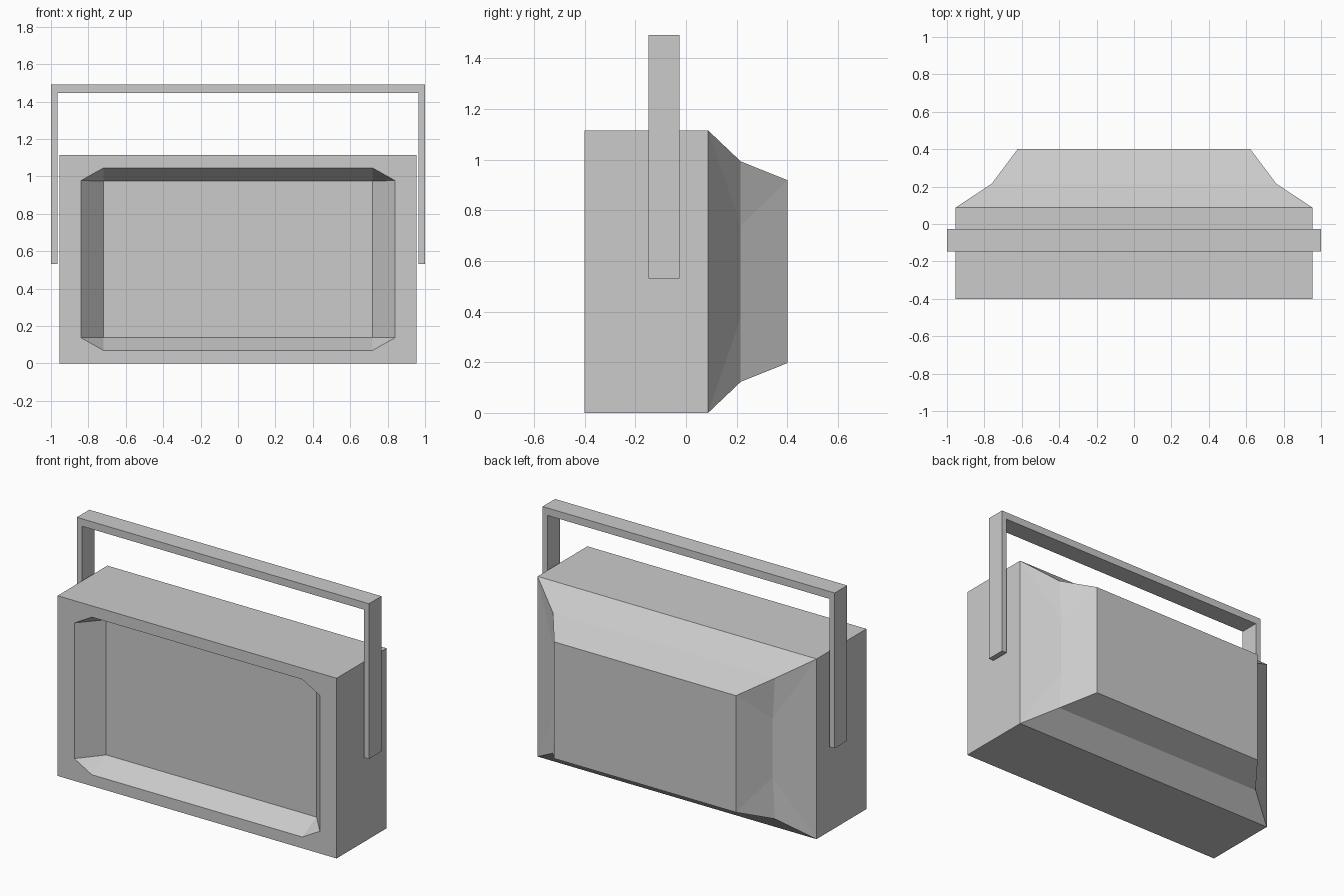
import bpy, bmesh

if "Cube" in bpy.data.objects:
    bpy.data.objects.remove(bpy.data.objects["Cube"])

ZC = 0.5575  # mid height of the case


def finish(bm, name):
    bmesh.ops.remove_doubles(bm, verts=bm.verts, dist=1e-4)
    bmesh.ops.recalc_face_normals(bm, faces=bm.faces)
    mesh = bpy.data.meshes.new(name)
    bm.to_mesh(mesh)
    bm.free()
    obj = bpy.data.objects.new(name, mesh)
    bpy.context.collection.objects.link(obj)
    return obj


def ring(bm, y, a, b):
    """Eight-point ring: a lies on the top/bottom edge, b on the side edge."""
    (ax, az), (bx, bz) = a, b
    pts = [(ax, az), (bx, bz), (bx, -bz), (ax, -az),
           (-ax, -az), (-bx, -bz), (-bx, bz), (-ax, az)]
    return [bm.verts.new((x, y, ZC + z)) for x, z in pts]


def loft(name, sections):
    bm = bmesh.new()
    rings = [ring(bm, *s) for s in sections]
    for r, s in zip(rings, rings[1:]):
        for i in range(8):
            j = (i + 1) % 8
            bm.faces.new((r[i], r[j], s[j], s[i]))
    bm.faces.new(rings[0])
    bm.faces.new(rings[-1])
    return finish(bm, name)


# Case: recessed screen, chamfered opening, box, then tapered back
screen, case, back = (0.72, 0.418), (0.955, ZC), (0.622, 0.361)
loft("television_case", [
    (-0.26, screen, screen),
    (-0.40, (0.72, 0.4875), (0.84, 0.42)),
    (-0.40, case, case),
    (0.087, case, case),
    (0.216, (0.76, 0.435), (0.745, 0.18)),
    (0.40, back, back),
])

# Carry handle: flat U-shaped strap
profile = [(-1, 0.531), (-1, 1.492), (1, 1.492), (1, 0.531),
           (0.965, 0.531), (0.965, 1.446), (-0.965, 1.446), (-0.965, 0.531)]
bm = bmesh.new()
front = [bm.verts.new((x, -0.148, z)) for x, z in profile]
rear = [bm.verts.new((x, -0.026, z)) for x, z in profile]
for i in range(8):
    j = (i + 1) % 8
    bm.faces.new((front[i], front[j], rear[j], rear[i]))
for v in (front, rear):
    for quad in ((0, 1, 6, 7), (1, 2, 5, 6), (2, 3, 4, 5)):
        bm.faces.new([v[k] for k in quad])
finish(bm, "carry_handle")
